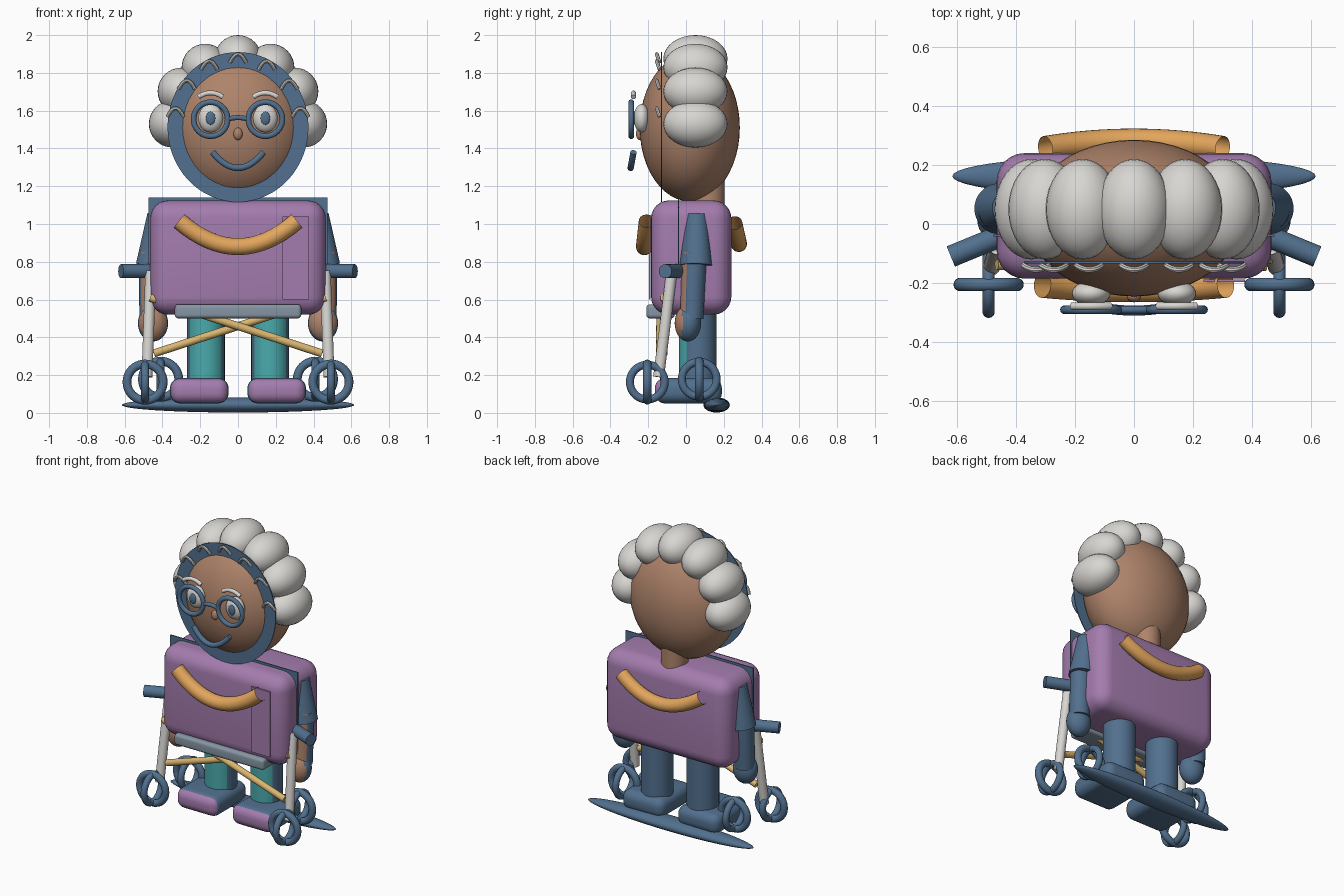
import bpy, bmesh
from math import sin, cos, pi, radians
from mathutils import Vector, Matrix

cube = bpy.data.objects.get("Cube")
if cube:
    bpy.data.objects.remove(cube)


def material(name, r, g, b):
    """Flat colour given as display values, stored linear."""
    lin = [((c / 255 + 0.055) / 1.055) ** 2.4 for c in (r, g, b)] + [1]
    m = bpy.data.materials.new(name)
    m.use_nodes = True
    m.diffuse_color = lin
    m.node_tree.nodes["Principled BSDF"].inputs["Base Color"].default_value = lin
    return m


SKIN = material("warm brown skin", 174, 131, 106)
NAVY = material("slate blue", 82, 112, 142)
PURPLE = material("mauve cloth", 164, 124, 174)
WHITE = material("soft white", 216, 214, 210)
SCARF = material("amber", 226, 165, 92)
GOLD = material("pale gold", 218, 182, 112)
TEAL = material("teal", 74, 170, 172)
GREY = material("blue grey", 134, 150, 164)


def finish(name, bm, mat, front=None, limit=-0.5, smooth=True):
    """Make the object; faces turned to the front may take a second colour."""
    bmesh.ops.recalc_face_normals(bm, faces=bm.faces)
    if front:
        for f in bm.faces:
            f.material_index = int(f.normal.y < limit)
    me = bpy.data.meshes.new(name)
    bm.to_mesh(me)
    bm.free()
    ob = bpy.data.objects.new(name, me)
    bpy.context.collection.objects.link(ob)
    for m in (mat, front):
        if m:
            me.materials.append(m)
    if smooth:
        bpy.ops.object.select_all(action="DESELECT")
        ob.select_set(True)
        bpy.context.view_layer.objects.active = ob
        bpy.ops.object.shade_smooth_by_angle(angle=radians(40))
    return ob


def ellipsoid(name, loc, radii, mat, front=None, seg=32):
    bm = bmesh.new()
    bmesh.ops.create_uvsphere(bm, u_segments=seg, v_segments=seg // 2, radius=1)
    bmesh.ops.transform(bm, matrix=Matrix.Translation(loc) @ Matrix.Diagonal((*radii, 1)), verts=bm.verts)
    bm.normal_update()
    return finish(name, bm, mat, front)


def box(name, low, high, mat, bevel=0, front=None):
    low, high = Vector(low), Vector(high)
    bm = bmesh.new()
    bmesh.ops.create_cube(bm, size=1)
    bmesh.ops.transform(bm, verts=bm.verts,
                        matrix=Matrix.Translation((low + high) / 2) @ Matrix.Diagonal((*(high - low), 1)))
    if bevel:
        bmesh.ops.bevel(bm, geom=bm.edges[:], offset=bevel, segments=6, profile=0.5, affect="EDGES")
    return finish(name, bm, mat, front)


def rod(name, a, b, r1, r2, mat, front=None):
    a, b = Vector(a), Vector(b)
    bm = bmesh.new()
    bmesh.ops.create_cone(bm, cap_ends=True, segments=32, radius1=r1, radius2=r2, depth=(b - a).length)
    turn = (b - a).to_track_quat("Z", "Y").to_matrix().to_4x4()
    bmesh.ops.transform(bm, matrix=Matrix.Translation((a + b) / 2) @ turn, verts=bm.verts)
    return finish(name, bm, mat, front, -0.6)


def sweep(name, path, r, mat, closed=False, caps=True, sides=14):
    """Round tube along a list of points."""
    path = [Vector(p) for p in path]
    n = len(path)
    bm = bmesh.new()
    rings = []
    # a fixed plane normal keeps the rings from twisting
    plane = Vector((0, 0, 0))
    for i in range(1, n - 1):
        plane += (path[i] - path[i - 1]).cross(path[i + 1] - path[i])
    plane.normalize()
    for i, p in enumerate(path):
        if closed:
            tangent = path[(i + 1) % n] - path[i - 1]
        else:
            tangent = path[min(i + 1, n - 1)] - path[max(i - 1, 0)]
        side = tangent.cross(plane).normalized()
        rings.append([bm.verts.new(p + r * (side * cos(2 * pi * k / sides) + plane * sin(2 * pi * k / sides)))
                      for k in range(sides)])
    for i in range(n if closed else n - 1):
        a, b = rings[i], rings[(i + 1) % n]
        for k in range(sides):
            j = (k + 1) % sides
            bm.faces.new((a[k], a[j], b[j], b[k]))
    if caps and not closed:
        bm.faces.new(rings[0])
        bm.faces.new(rings[-1])
    return finish(name, bm, mat)


def arc(x, y, z, half, rise, y_rise=0, n=16):
    """Parabola across x; rise is the middle's height over the ends."""
    ts = [2 * i / n - 1 for i in range(n + 1)]
    return [(x + half * t, y + y_rise * (1 - t * t), z + rise * (1 - t * t)) for t in ts]


def ring(center, radius, u, v, n=40):
    c, u, v = Vector(center), Vector(u), Vector(v)
    return [c + radius * (u * cos(2 * pi * i / n) + v * sin(2 * pi * i / n)) for i in range(n)]


X, Y, Z = (1, 0, 0), (0, 1, 0), (0, 0, 1)

# Head, neck and the flat hood rim around the face
ellipsoid("head", (0, 0.02, 1.51), (0.36, 0.265, 0.39), SKIN, seg=48)
rod("neck", (0, 0.12, 1.0), (0, 0.12, 1.25), 0.085, 0.085, SKIN)
bm = bmesh.new()
bmesh.ops.create_cone(bm, cap_ends=True, segments=64, radius1=1, radius2=1, depth=1)
bmesh.ops.transform(bm, verts=bm.verts, matrix=Matrix.Translation((0, -0.13, 1.513))
                    @ Matrix.Diagonal((0.373, 0.006, 0.397, 1)) @ Matrix.Rotation(pi / 2, 4, "X"))
finish("hood_rim", bm, NAVY)

# Hair curls and the small waves on the rim
for i in range(-3, 4):
    a = i * pi / 6
    ellipsoid(f"hair_curl_{i + 4}", (0.347 * sin(a), 0.05, 1.53 + 0.345 * cos(a)), (0.125, 0.17, 0.125), WHITE)
    b = i * radians(27)
    sweep(f"hair_wave_{i + 4}", arc(0.335 * sin(b), -0.14, 1.515 + 0.34 * cos(b), 0.043, 0.045, -0.015),
          0.01, WHITE, sides=8)

# Face
ellipsoid("nose", (0, -0.245, 1.477), (0.024, 0.02, 0.033), SKIN, seg=20)
sweep("mouth", arc(0, -0.278, 1.38, 0.135, -0.083, -0.015), 0.017, NAVY)
sweep("glasses_bridge", arc(0, -0.29, 1.555, 0.055, 0.008), 0.013, NAVY)

# Torso, shawl board, front panel, seat and scarves
box("torso", (-0.465, -0.185, 0.52), (0.465, 0.24, 1.125), PURPLE, 0.095)
box("shawl", (-0.475, -0.043, 0.78), (0.475, -0.036, 1.14), NAVY)
box("front_panel", (0.235, -0.196, 0.6), (0.375, -0.188, 1.04), PURPLE)
box("seat", (-0.335, -0.21, 0.5), (0.335, -0.06, 0.575), GREY, 0.02)
sweep("front_scarf", arc(0, -0.205, 1.015, 0.31, -0.135, -0.015), 0.045, SCARF, caps=False, sides=24)
sweep("back_scarf", arc(0, 0.255, 1.005, 0.3, -0.11, 0.025), 0.043, SCARF, caps=False, sides=24)

# Rocker under the feet
ellipsoid("rocker", (0, 0.162, 0.042), (0.615, 0.07, 0.04), NAVY, seg=48)

# Paired parts
for s, side in ((1, "left"), (-1, "right")):
    ellipsoid(f"{side}_eye", (s * 0.145, -0.235, 1.56), (0.065, 0.042, 0.075), WHITE)
    ellipsoid(f"{side}_pupil", (s * 0.145, -0.275, 1.56), (0.025, 0.01, 0.035), NAVY, seg=20)
    sweep(f"{side}_brow", arc(s * 0.145, -0.278, 1.672, 0.065, 0.022), 0.013, WHITE, sides=10)
    sweep(f"{side}_lens_rim", ring((s * 0.145, -0.29, 1.555), 0.09, X, Z), 0.015, NAVY, closed=True)

    rod(f"{side}_sleeve", (s * 0.455, 0.052, 0.78), (s * 0.42, 0.055, 1.05), 0.086, 0.06, NAVY)
    rod(f"{side}_forearm", (s * 0.46, 0.03, 0.5), (s * 0.46, 0.045, 0.85), 0.062, 0.066, NAVY, SKIN)
    ellipsoid(f"{side}_hand", (s * 0.45, 0.01, 0.475), (0.08, 0.07, 0.097), NAVY, SKIN)

    rod(f"{side}_leg", (s * 0.17, 0.062, 0.15), (s * 0.17, 0.062, 0.6), 0.1, 0.1, NAVY, TEAL)
    box(f"{side}_shoe", (s * 0.205 - 0.155, -0.165, 0.05), (s * 0.205 + 0.155, 0.19, 0.185), NAVY, 0.055, PURPLE)

    # Walking frame
    rod(f"{side}_frame_leg", (s * 0.482, -0.145, 0.19), (s * 0.462, -0.075, 0.75), 0.029, 0.029, WHITE)
    rod(f"{side}_handle", (s * 0.62, -0.11, 0.75), (s * 0.45, -0.04, 0.75), 0.037, 0.037, NAVY)
    rod(f"{side}_cross_bar", (s * -0.445, -0.128 + s * 0.01, 0.315), (s * 0.465, -0.125 + s * 0.01, 0.61),
        0.021, 0.021, GOLD)
    for place, c in (("front", (s * 0.492, -0.205, 0.163)), ("back", (s * 0.41, 0.07, 0.178))):
        sweep(f"{side}_{place}_wheel_across", ring(c, 0.096, X, Z), 0.023, NAVY, closed=True)
        sweep(f"{side}_{place}_wheel_along", ring(c, 0.092, Y, Z), 0.021, NAVY, closed=True)
